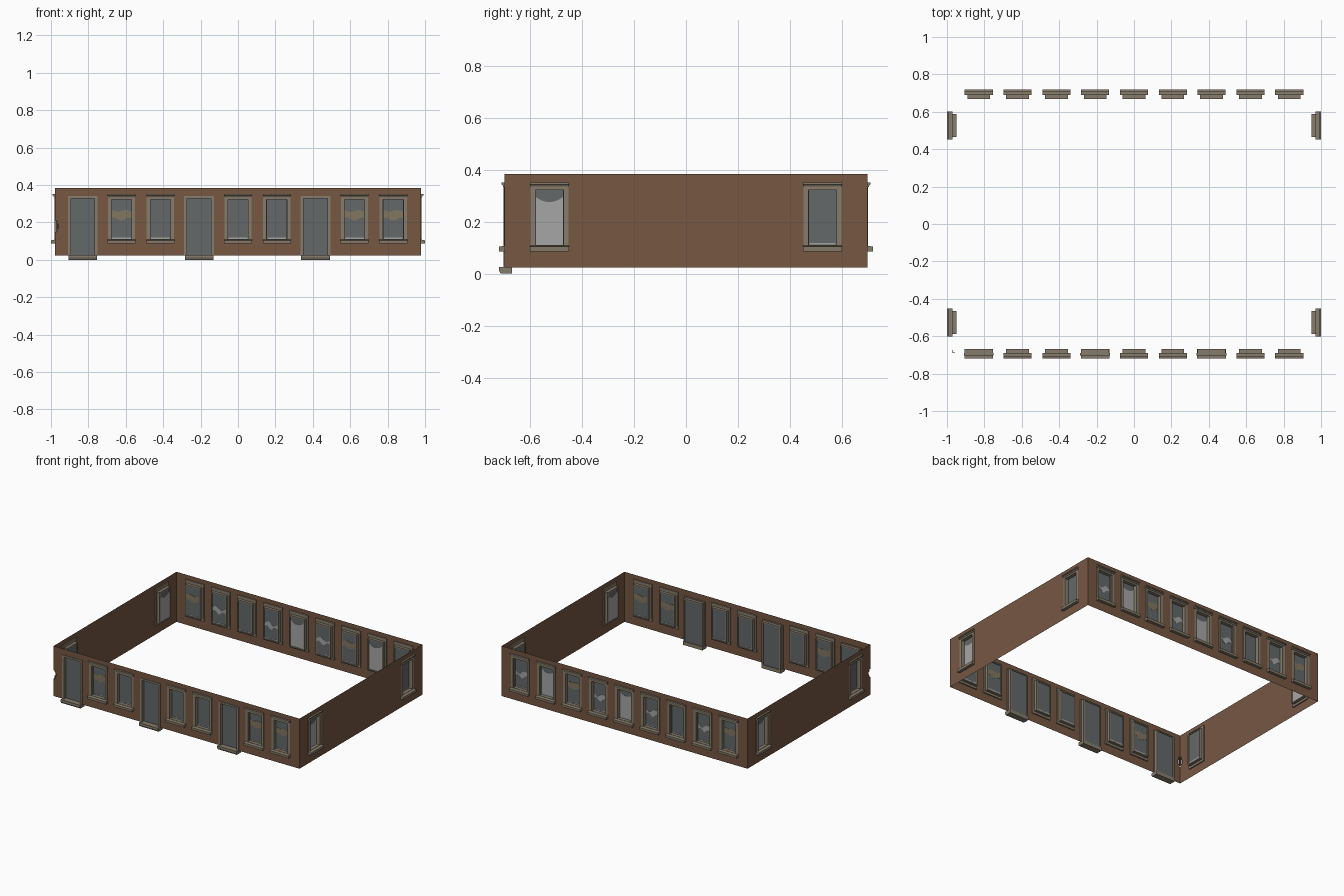
import bpy, bmesh, math
from mathutils import Matrix, Vector

if "Cube" in bpy.data.objects:
    bpy.data.objects.remove(bpy.data.objects["Cube"])


def mat(name, r, g, b):
    m = bpy.data.materials.new(name)
    m.diffuse_color = (r, g, b, 1)
    m.use_nodes = True
    m.node_tree.nodes["Principled BSDF"].inputs["Base Color"].default_value = m.diffuse_color
    return m


BRICK = mat("brown brick", 0.18, 0.095, 0.055)
STONE = mat("grey stone", 0.24, 0.20, 0.145)
GLASS = mat("dark glass", 0.125, 0.138, 0.142)
BLIND = mat("pale blind", 0.38, 0.38, 0.38)
TAN = mat("tan curtain", 0.22, 0.18, 0.115)
DARK = mat("dark brick", 0.05, 0.03, 0.02)

HX, HY, Z0, Z1 = 0.978, 0.698, 0.024, 0.384


def finish(bm, name, material, M):
    bmesh.ops.transform(bm, matrix=M, verts=bm.verts)
    me = bpy.data.meshes.new(name)
    bm.to_mesh(me)
    bm.free()
    me.materials.append(material)
    ob = bpy.data.objects.new(name, me)
    bpy.context.scene.collection.objects.link(ob)
    return ob


def prism(bm, outline, a, b, axis):
    """Extrude a 2D outline from a to b: axis 'y' uses (x,z), axis 'x' uses (y,z)."""
    def P(p, t):
        return (p[0], t, p[1]) if axis == 'y' else (t, p[0], p[1])
    v0 = [bm.verts.new(P(p, a)) for p in outline]
    v1 = [bm.verts.new(P(p, b)) for p in outline]
    fs = [bm.faces.new(v0), bm.faces.new(v1[::-1])]
    n = len(outline)
    for i in range(n):
        j = (i + 1) % n
        fs.append(bm.faces.new((v0[j], v0[i], v1[i], v1[j])))
    bmesh.ops.recalc_face_normals(bm, faces=fs)


def box(bm, x0, x1, y0, y1, z0, z1):
    prism(bm, [(x0, z0), (x1, z0), (x1, z1), (x0, z1)], y0, y1, 'y')


def ring(bm, wi, wo, y0, y1, zi0, zo0, zi1, zo1):
    """Rectangular frame made of two jambs, a head and (if tall enough) a foot."""
    for s in (-1, 1):
        box(bm, min(s * wi, s * wo), max(s * wi, s * wo), y0, y1, zo0, zo1)
    box(bm, -wi, wi, y0, y1, zi1, zo1)
    if zi0 > zo0:
        box(bm, -wi, wi, y0, y1, zo0, zi0)


def wall(name, half, holes, M):
    """Thin sheet with rectangular openings, built as a grid of cells."""
    us = sorted({-half, half} | {h[0] for h in holes} | {h[1] for h in holes})
    zs = sorted({Z0, Z1} | {h[2] for h in holes} | {h[3] for h in holes})
    bm = bmesh.new()
    for a, b in zip(us, us[1:]):
        for c, d in zip(zs, zs[1:]):
            u, z = (a + b) / 2, (c + d) / 2
            if any(h[0] < u < h[1] and h[2] < z < h[3] for h in holes):
                continue
            bm.faces.new([bm.verts.new((p, 0, q)) for p, q in
                          ((a, c), (b, c), (b, d), (a, d))])
    bmesh.ops.remove_doubles(bm, verts=bm.verts, dist=1e-5)
    bmesh.ops.dissolve_limit(bm, angle_limit=0.01, verts=bm.verts, edges=bm.edges)
    bmesh.ops.triangulate(bm, faces=bm.faces)
    finish(bm, name, BRICK, M)


def window(kind, M):
    # stone surround and deep reveal
    bm = bmesh.new()
    ring(bm, 0.054, 0.073, -0.003, 0.008, 0.11, 0.10, 0.322, 0.337)
    ring(bm, 0.053, 0.061, 0.008, 0.029, 0.11, 0.102, 0.322, 0.33)
    finish(bm, "window_frame", STONE, M)
    # stepped lintel and sloped sill
    bm = bmesh.new()
    prism(bm, [(0.008, 0.334), (-0.006, 0.334), (-0.008, 0.342), (-0.013, 0.344),
               (-0.013, 0.352), (0.008, 0.352)], -0.075, 0.075, 'x')
    finish(bm, "window_lintel", STONE, M)
    bm = bmesh.new()
    prism(bm, [(0.008, 0.086), (-0.021, 0.086), (-0.022, 0.104), (0.008, 0.11)],
          -0.075, 0.075, 'x')
    finish(bm, "window_sill", STONE, M)
    # glass
    bm = bmesh.new()
    box(bm, -0.054, 0.054, 0.022, 0.025, 0.108, 0.324)
    finish(bm, "window_glass", GLASS, M)
    # curtains and blinds, seen from both sides
    n = 12
    us = [-0.052 + 0.104 * i / n for i in range(n + 1)]
    bm = bmesh.new()
    if kind == 'B':
        prism(bm, [(-0.052, 0.111), (0.052, 0.111)] +
              [(u, 0.276 + 9 * u * u * 0.8) for u in us[::-1]], 0.0205, 0.0265, 'y')
    elif kind == 'L':
        prism(bm, [(u, 0.195 - 0.012 * math.cos(90 * u)) for u in us] +
              [(u, 0.225 + 0.012 * math.sin(70 * u)) for u in us[::-1]],
              0.0205, 0.0265, 'y')
        box(bm, -0.05, 0.05, 0.0205, 0.0265, 0.112, 0.119)
    else:
        box(bm, -0.05, 0.05, 0.0205, 0.0265, 0.112, 0.118)
    finish(bm, "window_blind", BLIND, M)
    if kind == 'T':
        bm = bmesh.new()
        prism(bm, [(u, 0.218 - 0.008 * math.cos(75 * u)) for u in us] +
              [(u, 0.262 + 0.004 * math.sin(80 * u)) for u in us[::-1]],
              0.0205, 0.0265, 'y')
        finish(bm, "window_curtain", TAN, M)


def door(M):
    bm = bmesh.new()
    ring(bm, 0.064, 0.08, -0.004, 0.008, Z0, Z0, 0.327, 0.34)
    ring(bm, 0.064, 0.075, 0.008, 0.029, Z0, Z0, 0.327, 0.335)
    finish(bm, "door_frame", STONE, M)
    bm = bmesh.new()
    box(bm, -0.065, 0.065, 0.018, 0.024, Z0, 0.329)
    finish(bm, "door_panel", GLASS, M)
    # wedge-shaped step
    bm = bmesh.new()
    prism(bm, [(0.029, 0.0), (-0.016, 0.0), (-0.022, 0.012), (-0.022, 0.026),
               (0.029, 0.026)], -0.077, 0.077, 'x')
    finish(bm, "door_step", STONE, M)


# stepped chip in the brickwork of the front left corner: (depth, low, high)
CHIP = [(0.012, 0.15, 0.165), (0.02, 0.165, 0.195), (0.012, 0.195, 0.21)]
NINE = [-0.83 + 0.2075 * i for i in range(9)]
PAIR = [-0.526, 0.526]

# name, turn about z, half length, distance out, bay centres, bay kinds
SIDES = [
    ("front_wall", 0, HX, HY, NINE, "DTGDGGDTT"),
    ("back_wall", 180, HX, HY, NINE, "LBTLBLGLT"),
    ("right_wall", 90, HY, HX, PAIR, "BG"),
    ("left_wall", -90, HY, HX, PAIR, "BG"),
]
for name, turn, half, out, centres, kinds in SIDES:
    M = Matrix.Rotation(math.radians(turn), 4, 'Z') @ Matrix.Translation((0, -out, 0))
    holes = []
    for u, k in zip(centres, kinds):
        B = M @ Matrix.Translation((u, 0, 0))
        if k == 'D':
            door(B)
            holes.append((u - 0.07, u + 0.07, Z0, 0.333))
        else:
            window(k, B)
            holes.append((u - 0.058, u + 0.058, 0.104, 0.328))
    if name == "front_wall":
        holes += [(-half, -half + d, a, b) for d, a, b in CHIP]
    if name == "left_wall":
        holes += [(half - d, half, a, b) for d, a, b in CHIP]
    wall(name, half, holes, M)

# recessed dark brick behind the chipped corner
bm = bmesh.new()
box(bm, -HX + 0.008, -HX + 0.022, -HY + 0.008, -HY + 0.010, 0.148, 0.212)
box(bm, -HX + 0.008, -HX + 0.010, -HY + 0.010, -HY + 0.024, 0.148, 0.212)
finish(bm, "chipped_corner", DARK, Matrix.Identity(4))
